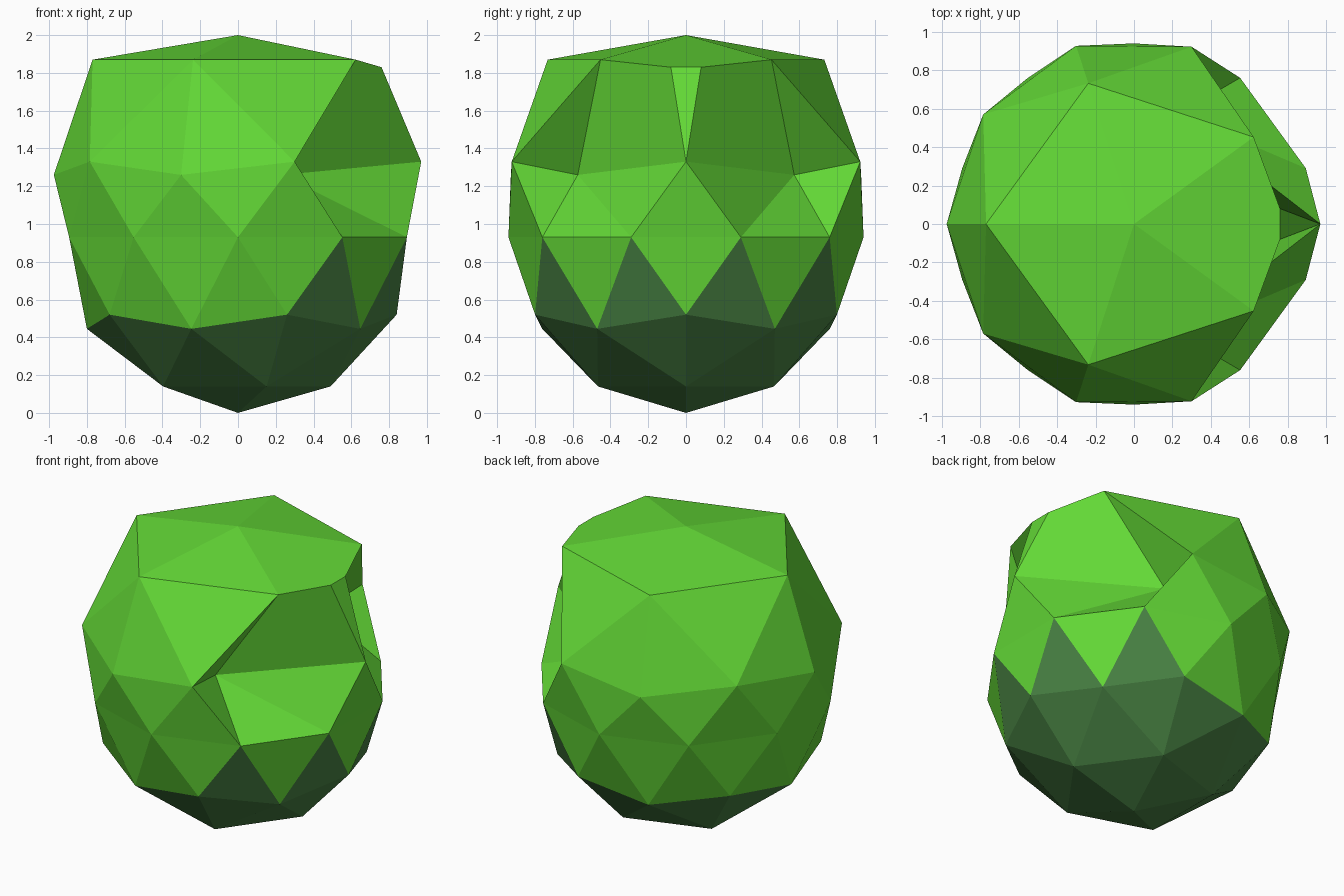
import bpy, bmesh
from mathutils import Vector

if "Cube" in bpy.data.objects:
    bpy.data.objects.remove(bpy.data.objects["Cube"])


def material(name, rgb):
    m = bpy.data.materials.new(name)
    m.diffuse_color = (*rgb, 1.0)
    m.use_nodes = True
    m.node_tree.nodes["Principled BSDF"].inputs["Base Color"].default_value = m.diffuse_color
    return m


green = material("bright green", (0.125, 0.69, 0.037))
dark = material("dark green", (0.067, 0.23, 0.058))

# Ball: low-poly icosphere, turned half way round
bm = bmesh.new()
bmesh.ops.create_icosphere(bm, subdivisions=2, radius=1.0)

# Profile of its rings: (unit sphere height, new radius, new height)
RINGS = [(-1, 0, 0), (-0.851, 0.49, 0.14), (-0.526, 0.80, 0.445),
         (-0.447, 0.84, 0.52), (0, 0.94, 0.93), (0.447, 0.975, 1.26),
         (0.526, 0.97, 1.33), (0.851, 0.77, 1.87), (1, 0, 2.0)]
for v in bm.verts:
    _, radius, height = min(RINGS, key=lambda r: abs(r[0] - v.co.z))
    flat = Vector((-v.co.x, -v.co.y, 0))
    if flat.length > 1e-4:
        flat.normalize()
    v.co = flat * radius + Vector((0, 0, height))


def near(x, y, z):
    p = Vector((x, y, z))
    return min(bm.verts, key=lambda v: (v.co - p).length)


# Key points around the two hollows on the right side
apex = near(0, 0, 2)
tip = near(0.97, 0, 1.33)
brow = {s: near(0.62, 0.455 * s, 1.87) for s in (1, -1)}
hollow = {s: near(0.785, 0.57 * s, 1.26) for s in (1, -1)}

# Open the faces between the brows and the tip
old = [{apex, brow[1], brow[-1]}, {tip, brow[1], brow[-1]},
       {tip, brow[1], hollow[1]}, {tip, brow[-1], hollow[-1]}]
bmesh.ops.delete(bm, geom=[f for f in bm.faces if set(f.verts) in old],
                 context='FACES_ONLY')

# Push the hollows in and rebuild with a narrow ridge between them
ridge = {}
for s in (1, -1):
    hollow[s].co.x = 0.23
    ridge[s] = bm.verts.new((0.76, 0.08 * s, 1.83))
    bm.faces.new((ridge[s], brow[s], hollow[s], tip))
bm.faces.new((ridge[1], ridge[-1], tip))
bm.faces.new((apex, brow[-1], ridge[-1], ridge[1], brow[1]))
for e in [e for e in bm.edges if not e.link_faces]:
    bm.edges.remove(e)
bmesh.ops.recalc_face_normals(bm, faces=bm.faces[:])

# Dark underside, with points rising on the right side
for f in bm.faces:
    c = sum((v.co for v in f.verts), Vector()) / len(f.verts)
    f.smooth = False
    f.material_index = 1 if c.z < 0.55 or (c.z < 0.7 and c.x > 0.3) else 0

mesh = bpy.data.meshes.new("head")
bm.to_mesh(mesh)
bm.free()
mesh.materials.append(green)
mesh.materials.append(dark)
bpy.context.collection.objects.link(bpy.data.objects.new("head", mesh))
